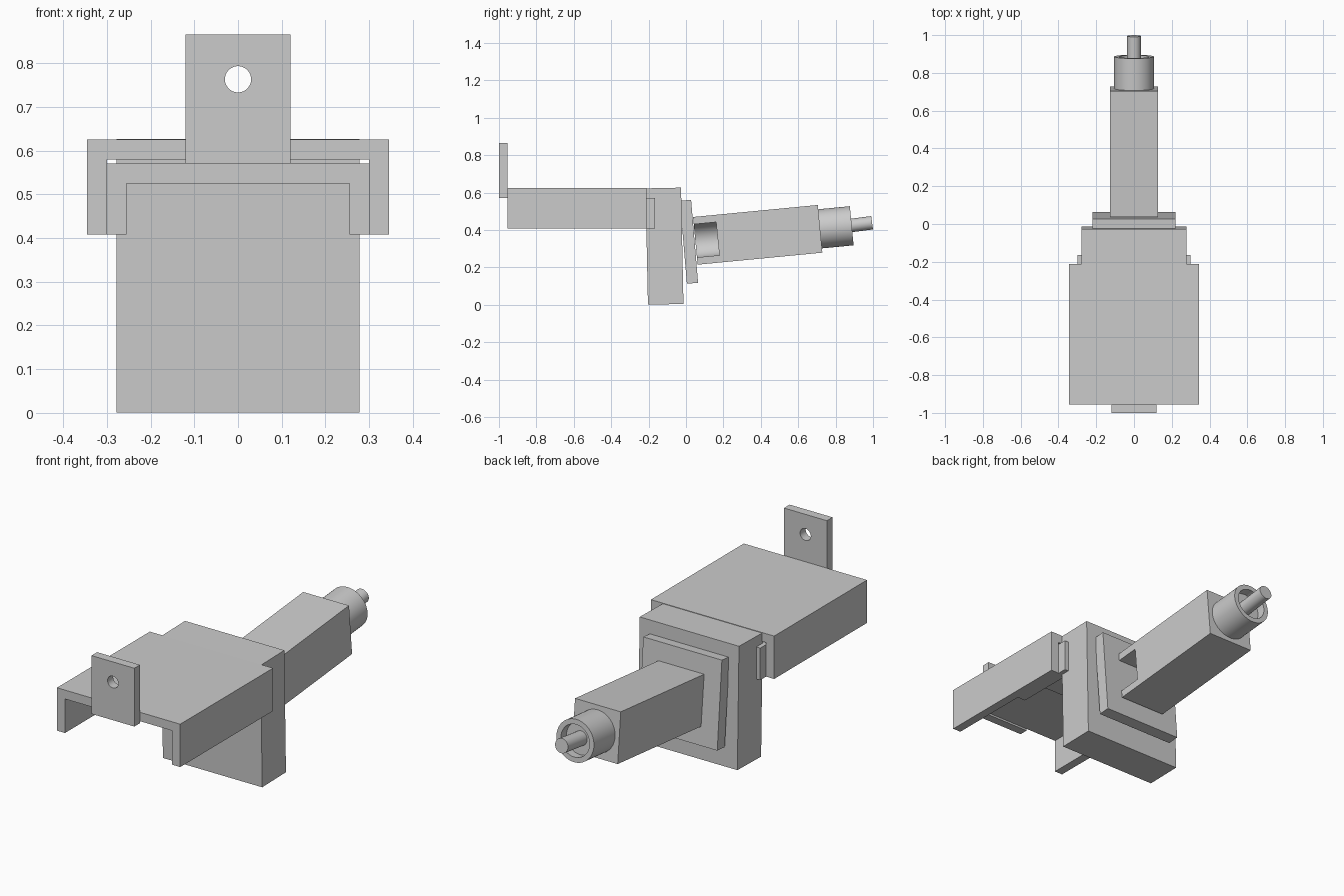
import bpy, bmesh, math
from mathutils import Vector

if "Cube" in bpy.data.objects:
    bpy.data.objects.remove(bpy.data.objects["Cube"])

TILT = math.radians(5.5)           # upward slope of the arm
ORIGIN = Vector((0, 0.05, 0.342))  # where the arm axis leaves the plate
AXIS = Vector((0, math.cos(TILT), math.sin(TILT)))


def on_axis(t, x=0.0):
    return ORIGIN + AXIS * t + Vector((x, 0, 0))


def finish(name, bm, loc=(0, 0, 0), tilt=0.0):
    bmesh.ops.recalc_face_normals(bm, faces=bm.faces[:])
    mesh = bpy.data.meshes.new(name)
    bm.to_mesh(mesh)
    bm.free()
    ob = bpy.data.objects.new(name, mesh)
    ob.location = loc
    ob.rotation_euler = (tilt, 0, 0)
    bpy.context.collection.objects.link(ob)
    return ob


def box(name, size, loc, tilt=0.0):
    bm = bmesh.new()
    bmesh.ops.create_cube(bm, size=1)
    bmesh.ops.scale(bm, vec=size, verts=bm.verts[:])
    return finish(name, bm, loc, tilt)


def channel(name, half_w, top, bottom, wall, y0, y1):
    """Upside-down U section extruded along y."""
    i = half_w - wall
    pts = [(-half_w, bottom), (-half_w, top), (half_w, top), (half_w, bottom),
           (i, bottom), (i, top - wall), (-i, top - wall), (-i, bottom)]
    bm = bmesh.new()
    f = bm.faces.new([bm.verts.new((x, y0, z)) for x, z in pts])
    r = bmesh.ops.extrude_face_region(bm, geom=[f])
    moved = [g for g in r["geom"] if isinstance(g, bmesh.types.BMVert)]
    bmesh.ops.translate(bm, vec=(0, y1 - y0, 0), verts=moved)
    bm.faces.new(list(reversed([v for v in f.verts]))) if not f.is_valid else None
    return finish(name, bm)


def lathe(name, profile, loc, tilt=0.0, steps=48):
    """Spin (radius, y) points around the local y axis."""
    bm = bmesh.new()
    vs = [bm.verts.new((r, 0 + y, 0)) for r, y in profile]
    es = [bm.edges.new(p) for p in zip(vs, vs[1:])]
    bmesh.ops.spin(bm, geom=vs + es, cent=(0, 0, 0), axis=(0, 1, 0),
                   angle=math.tau, steps=steps)
    bmesh.ops.remove_doubles(bm, verts=bm.verts[:], dist=1e-5)
    ob = finish(name, bm, loc, tilt)
    smooth(ob)
    return ob


def smooth(ob):
    bpy.ops.object.select_all(action='DESELECT')
    ob.select_set(True)
    bpy.context.view_layer.objects.active = ob
    bpy.ops.object.shade_smooth_by_angle(angle=math.radians(30))


def cut(ob, cutter):
    mod = ob.modifiers.new("cut", 'BOOLEAN')
    mod.operation = 'DIFFERENCE'
    mod.solver = 'EXACT'
    mod.object = cutter
    bpy.context.view_layer.objects.active = ob
    bpy.ops.object.modifier_apply(modifier=mod.name)
    bpy.data.objects.remove(cutter)


# Front tab with a round hole
tab = box("front_tab", (0.24, 0.045, 0.295), (0, -0.9775, 0.7175))
cut(tab, lathe("tab_hole", [(0, -0.1), (0.03, -0.1), (0.03, 0.1), (0, 0.1)],
               (0, -0.9775, 0.763)))

# Tray and the smaller collar nested inside it
channel("tray", 0.345, 0.625, 0.408, 0.045, -0.955, -0.212)
channel("inner_collar", 0.30, 0.57, 0.408, 0.045, -0.52, -0.165)

# Upright block, leaning very slightly
box("upright_block", (0.556, 0.19, 0.622), (0, -0.115, 0.3135), math.radians(1.2))

# Mounting plate
box("mounting_plate", (0.44, 0.06, 0.445), (0, 0.016, 0.337), math.radians(4.8))

# Square arm with a round pocket opening on the right side
arm = box("arm", (0.256, 0.67, 0.256), on_axis(0.335), TILT)
pocket = lathe("pocket_cutter", [(0, -0.01), (0.09, -0.01), (0.09, 0.12), (0, 0.12)],
               on_axis(0), TILT)
cut(arm, pocket)
cut(arm, box("window_cutter", (0.2, 0.13, 0.178), on_axis(0.055, 0.1), TILT))
smooth(arm)

# Round end sleeve with a shallow recess
lathe("end_sleeve", [(0, 0), (0.105, 0), (0.105, 0.175), (0.08, 0.175),
                     (0.08, 0.13), (0, 0.13)], on_axis(0.665), TILT)

# Pin in the recess
lathe("pin", [(0, 0), (0.036, 0), (0.036, 0.165), (0, 0.165)],
      on_axis(0.785), math.radians(7.5), steps=32)
